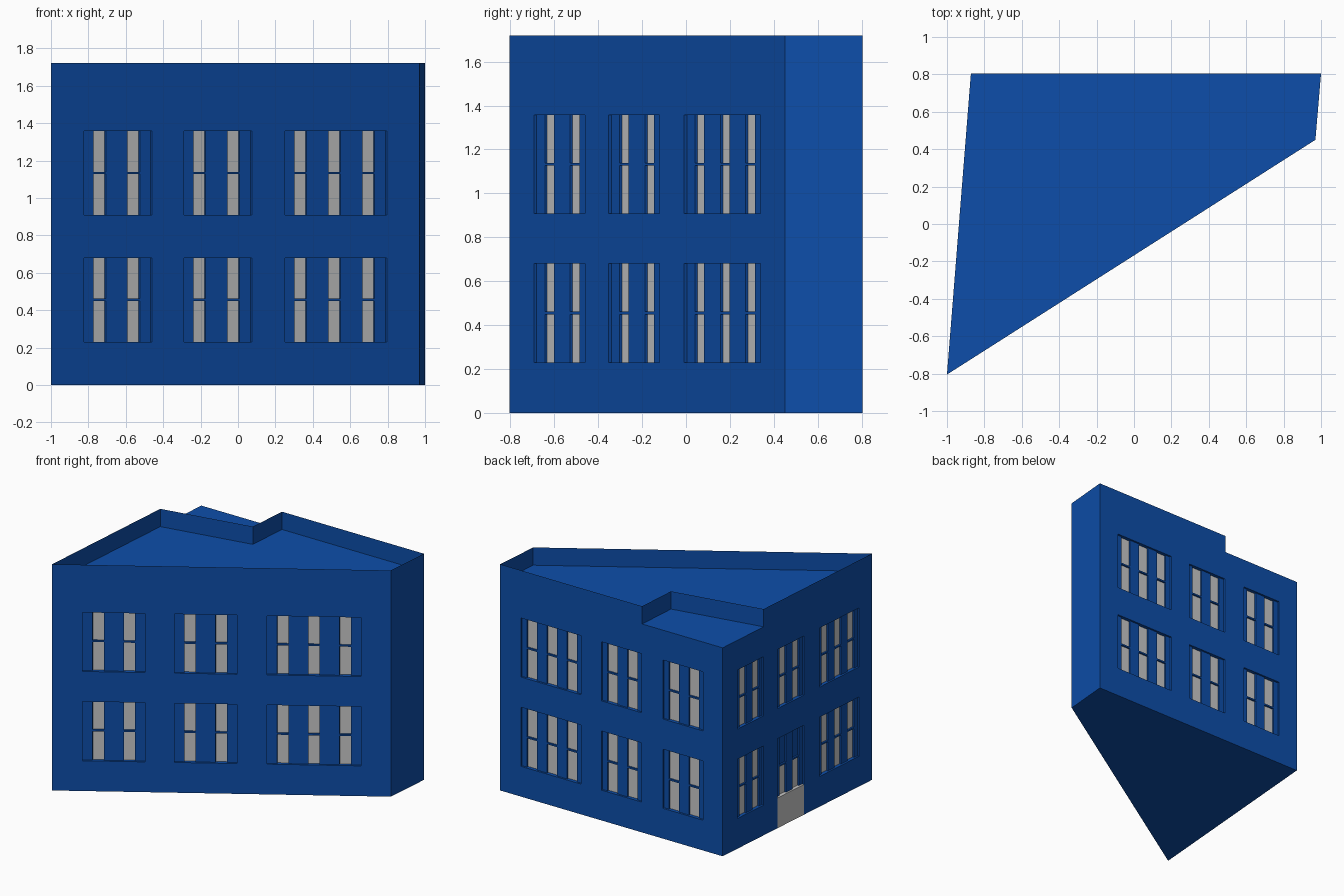
import bpy
import bmesh
from mathutils import Vector

cube = bpy.data.objects.get("Cube")
if cube:
    bpy.data.objects.remove(cube)


def material(name, rgb):
    mat = bpy.data.materials.new(name)
    mat.use_nodes = True
    color = (*rgb, 1)
    mat.diffuse_color = color
    mat.node_tree.nodes["Principled BSDF"].inputs["Base Color"].default_value = color
    return mat


BLUE = material("wall_blue", (0.004, 0.076, 0.40))
GRAY = material("pane_gray", (0.58, 0.58, 0.58))

# Footprint corners, counterclockwise from above
A, B, C, D = [Vector(p) for p in ((-1, -0.805), (0.97, 0.45), (1, 0.805), (-0.872, 0.805))]
ROOF, TOP = 1.585, 1.72
STOREYS = [(0.23, 0.68), (0.909, 1.358)]
RECESS, PANE_DEPTH, BAR = 0.014, 0.027, 0.006


def finish(name, bm):
    mesh = bpy.data.meshes.new(name)
    bmesh.ops.remove_doubles(bm, verts=bm.verts, dist=0.0001)
    bm.to_mesh(mesh)
    bm.free()
    mesh.materials.append(BLUE)
    mesh.materials.append(GRAY)
    obj = bpy.data.objects.new(name, mesh)
    bpy.context.collection.objects.link(obj)
    return obj


def build_wall(name, start, end, windows=(), cell=0.09, pane=0.5, door=None):
    """Wall as a stepped grid; windows are (start fraction, number of panes)."""
    along = end - start
    length = along.length
    along.normalize()
    out = Vector((along.y, -along.x))
    openings, panes = [], []
    for index, (first, count) in enumerate(windows):
        openings.append((first, first + cell * count, index))
        for k in range(count):
            mid = first + cell * (k + 0.5)
            panes.append((mid - cell * pane / 2, mid + cell * pane / 2))
    us = sorted({0, 1, *[u for o in openings for u in o[:2]], *[u for p in panes for u in p]})
    zs = {0, ROOF}
    for low, high in STOREYS:
        mid = (low + high) / 2
        zs |= {low, mid - BAR, mid + BAR, high}
    zs = sorted(zs) if windows else [0, ROOF]

    def classify(u, z):
        """Depth and material of the grid cell around (u, z)."""
        opening = next((o for o in openings if o[0] < u < o[1]), None)
        storey = next((s for s in STOREYS if s[0] < z < s[1]), None)
        if opening is None:
            return 0, 0
        is_door = opening[2] == door
        if storey is None:
            return 0, int(is_door and z < STOREYS[0][0])
        mid = sum(storey) / 2
        if abs(z - mid) < BAR or not any(p[0] < u < p[1] for p in panes):
            return RECESS, 0
        blind = is_door and storey == STOREYS[0] and z > mid
        return PANE_DEPTH, int(not blind)

    bm = bmesh.new()

    def quad(points, mat):
        verts = []
        for u, depth, z in points:
            p = start + along * (u * length) - out * depth
            verts.append(bm.verts.new((p.x, p.y, z)))
        bm.faces.new(verts).material_index = mat

    cols, rows = len(us) - 1, len(zs) - 1
    grid = [[classify((us[i] + us[i + 1]) / 2, (zs[j] + zs[j + 1]) / 2)
             for j in range(rows)] for i in range(cols)]
    for i in range(cols):
        u0, u1 = us[i], us[i + 1]
        for j in range(rows):
            z0, z1 = zs[j], zs[j + 1]
            d, mat = grid[i][j]
            quad([(u0, d, z0), (u1, d, z0), (u1, d, z1), (u0, d, z1)], mat)
            # Side reveals
            if i + 1 < cols and grid[i + 1][j][0] != d:
                e = grid[i + 1][j][0]
                quad([(u1, d, z0), (u1, e, z0), (u1, e, z1), (u1, d, z1)], 0)
            # Sills, heads and bar edges; the door panel keeps its colour on top
            if j + 1 < rows and grid[i][j + 1][0] != d:
                e = grid[i][j + 1][0]
                panel_top = mat if d == 0 else 0
                quad([(u0, d, z1), (u1, d, z1), (u1, e, z1), (u0, e, z1)], panel_top)
    return finish(name, bm)


# Walls
build_wall("front_wall", A, B, [(0.09, 2), (0.361, 2), (0.635, 3)], 0.0922, 0.36)
build_wall("left_wall", B, C)
build_wall("back_wall", C, D, [(0.093, 3), (0.455, 2), (0.731, 2)], 0.09)
build_wall("right_wall", D, A, [(0.1, 2), (0.369, 2), (0.65, 3)], 0.0876, door=1)

# Roof deck and underside
for name, z, corners in (("roof_deck", ROOF, (A, B, C, D)), ("floor", 0, (D, C, B, A))):
    bm = bmesh.new()
    bm.faces.new([bm.verts.new((p.x, p.y, z)) for p in corners])
    finish(name, bm)

# Thin parapet, stepping inward around the open back corner
path = [A, B, C, C.lerp(D, 0.638), Vector((-0.218, 0.491)), D.lerp(A, 0.275)]
bm = bmesh.new()
for p, q in zip(path, path[1:] + path[:1]):
    bm.faces.new([bm.verts.new(v) for v in (
        (p.x, p.y, ROOF), (q.x, q.y, ROOF), (q.x, q.y, TOP), (p.x, p.y, TOP))])
finish("parapet", bm)
